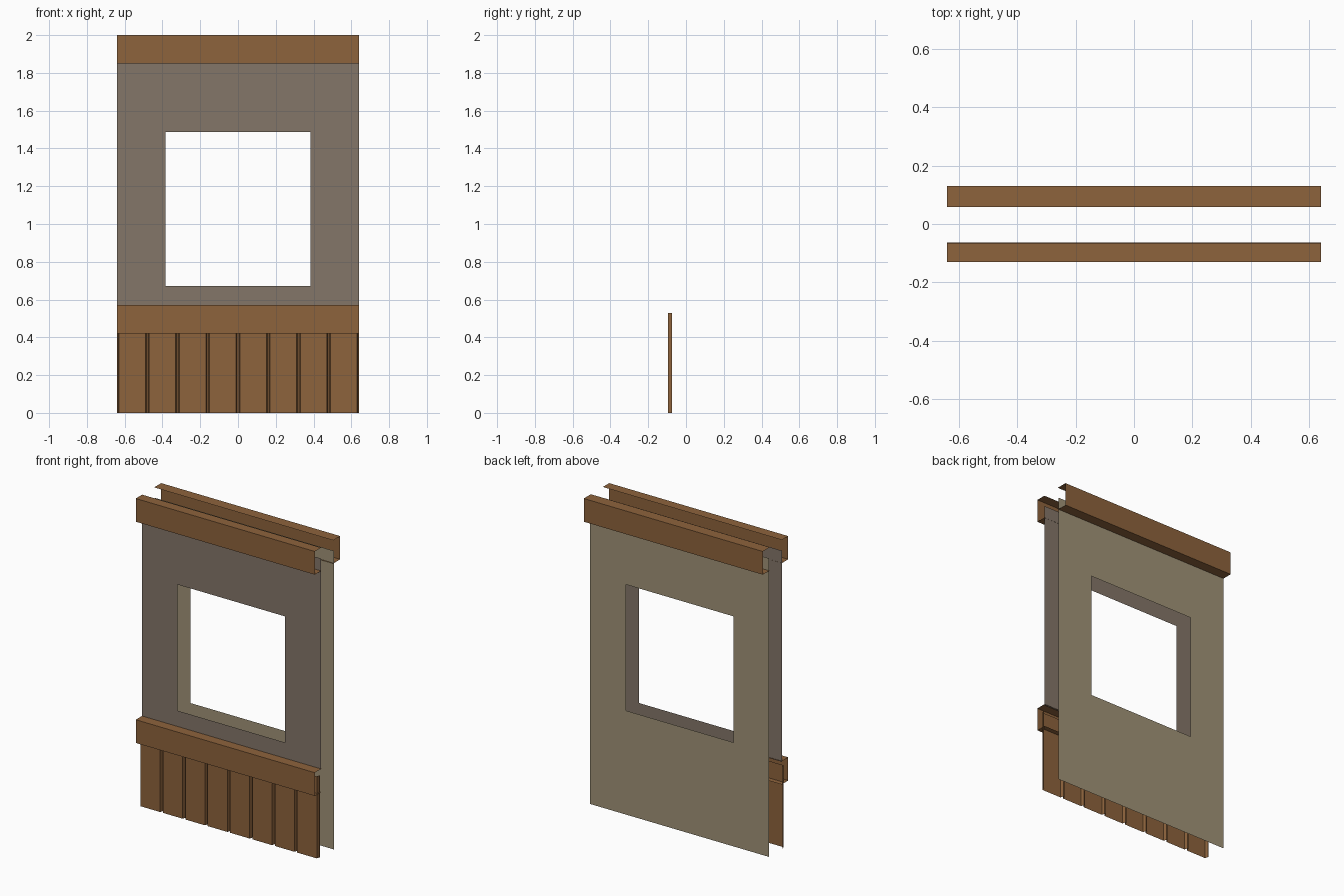
import bpy

if "Cube" in bpy.data.objects:
    bpy.data.objects.remove(bpy.data.objects["Cube"])


def srgb(r, g, b):
    lin = [((c / 255 + 0.055) / 1.055) ** 2.4 for c in (r, g, b)]
    return (*lin, 1.0)


def material(name, rgb):
    m = bpy.data.materials.new(name)
    m.diffuse_color = srgb(*rgb)
    m.use_nodes = True
    m.node_tree.nodes["Principled BSDF"].inputs["Base Color"].default_value = m.diffuse_color
    return m


wood = material("brown_wood", (141, 99, 60))
plaster = material("grey_plaster", (132, 118, 105))
lining = material("beige_lining", (160, 147, 119))

W = 0.64                                   # half width of the wall
WIN_X, WIN_Z = (-0.385, 0.383), (0.672, 1.487)


def add_mesh(name, verts, faces, mat):
    me = bpy.data.meshes.new(name)
    me.from_pydata(verts, [], faces)
    me.materials.append(mat)
    ob = bpy.data.objects.new(name, me)
    bpy.context.collection.objects.link(ob)
    return ob


def panel(name, y, z0, z1, mat, flip):
    """Thin wall sheet with a window opening: 4x4 grid without its middle cell."""
    xs = (-W, *WIN_X, W)
    zs = (z0, *WIN_Z, z1)
    verts = [(x, y, z) for z in zs for x in xs]
    faces = []
    for j in range(3):
        for i in range(3):
            if (i, j) != (1, 1):
                a = j * 4 + i
                f = (a, a + 1, a + 5, a + 4)
                faces.append(f[::-1] if flip else f)
    return add_mesh(name, verts, faces, mat)


def rail(name, side, inner, z0, z1):
    """Open channel: bottom flange, outer face, top flange. side -1 front, 1 back."""
    prof = [(side * inner, z0), (side * 0.13, z0), (side * 0.13, z1), (side * inner, z1)]
    verts = [(x, y, z) for x in (-W, W) for y, z in prof]
    faces = [(i, i + 4, i + 5, i + 1) for i in range(3)]
    if side < 0:
        faces = [f for f in faces]
    else:
        faces = [f[::-1] for f in faces]
    return add_mesh(name, verts, faces, wood)


# Wall sheets
panel("outer_wall", -0.066, 0.565, 1.93, plaster, False)
panel("inner_wall", 0.064, 0.0, 1.93, lining, True)

# Horizontal rails
rail("front_top_rail", -1, 0.065, 1.85, 2.0)
rail("front_middle_rail", -1, 0.063, 0.42, 0.57)
rail("back_top_rail", 1, 0.058, 1.85, 2.0)

# Plank skirting: one sheet with grooves between eight planks
N, FACE_Y, GROOVE_Y = 8, -0.095, -0.075
step = 2 * W / N
path = []
for i in range(N + 1):
    c = -W + i * step
    pts = [(c - 0.010, FACE_Y), (c - 0.004, GROOVE_Y), (c + 0.004, GROOVE_Y), (c + 0.010, FACE_Y)]
    if i == 0:
        pts = [(c, GROOVE_Y)] + pts[2:]
    if i == N:
        pts = pts[:2] + [(c, GROOVE_Y)]
    path += pts
n = len(path)
add_mesh("plank_skirting",
         [(x, y, z) for z in (0.0, 0.53) for x, y in path],
         [(i, i + 1, n + i + 1, n + i) for i in range(n - 1)], wood)
